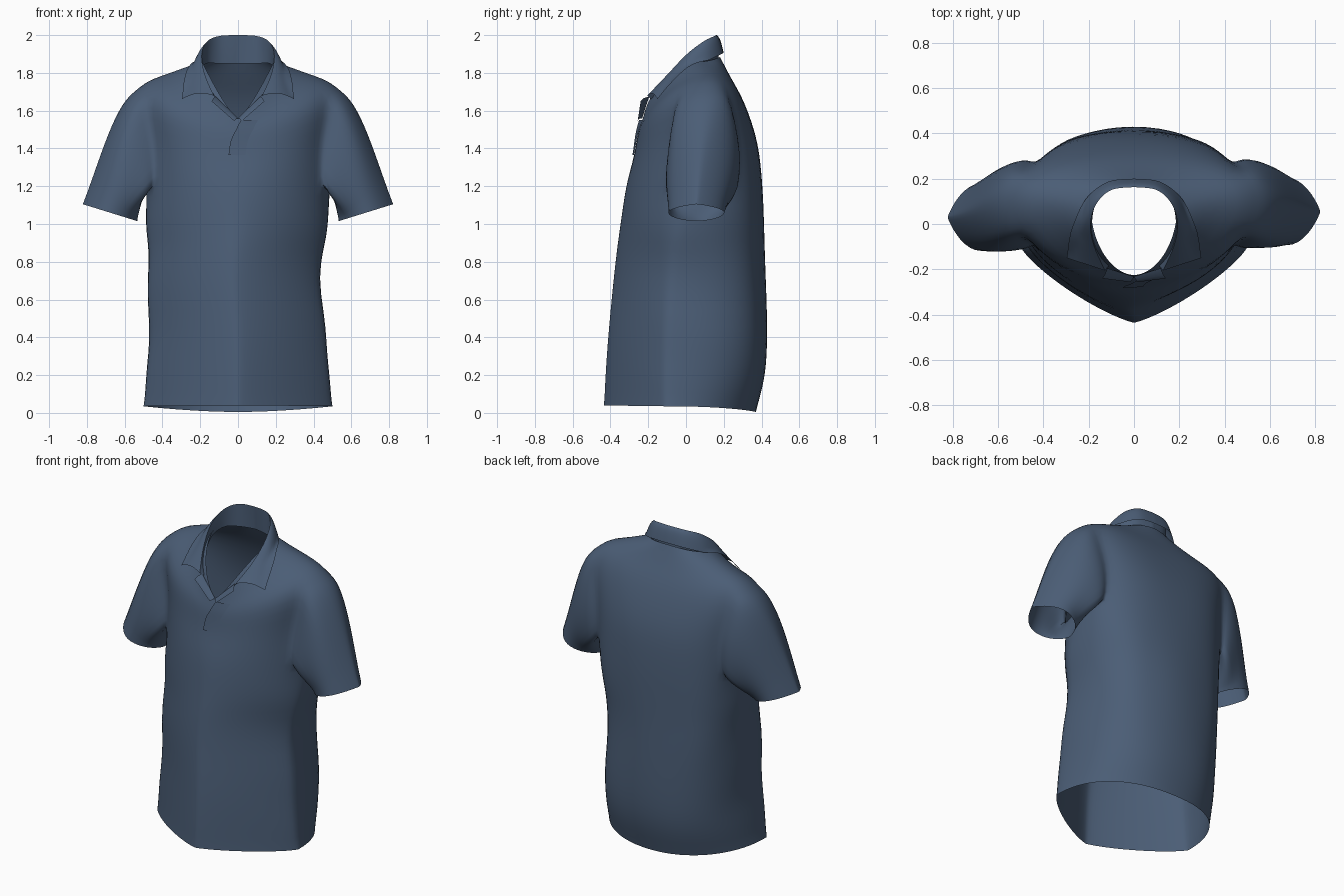
import bpy, bmesh, math
from mathutils import Vector
from mathutils.bvhtree import BVHTree

if "Cube" in bpy.data.objects:
    bpy.data.objects.remove(bpy.data.objects["Cube"])

mat = bpy.data.materials.new("slate_fabric")
mat.diffuse_color = (0.07, 0.11, 0.18, 1)
mat.use_nodes = True
mat.node_tree.nodes["Principled BSDF"].inputs["Base Color"].default_value = mat.diffuse_color


def spline(keys, steps):
    """Smooth (Catmull-Rom) rows through a short list of key tuples."""
    out = []
    for k in range(len(keys) - 1):
        a, b, c, d = (Vector(keys[min(max(k + o, 0), len(keys) - 1)]) for o in (-1, 0, 1, 2))
        for s in range(steps):
            u = s / steps
            out.append(0.5 * (2 * b + (c - a) * u + (2 * a - 5 * b + 4 * c - d) * u * u
                              + (3 * b - a - 3 * c + d) * u ** 3))
    return out + [Vector(keys[-1])]


def finish(bm, name):
    bmesh.ops.recalc_face_normals(bm, faces=bm.faces)
    mesh = bpy.data.meshes.new(name)
    bm.to_mesh(mesh)
    ob = bpy.data.objects.new(name, mesh)
    bpy.context.collection.objects.link(ob)
    mesh.materials.append(mat)
    bpy.ops.object.select_all(action='DESELECT')
    ob.select_set(True)
    bpy.context.view_layer.objects.active = ob
    bpy.ops.object.shade_smooth_by_angle(angle=math.radians(50))
    return ob


def sheet(rows, name):
    """Open grid surface from rows of points."""
    bm = bmesh.new()
    g = [[bm.verts.new(p) for p in r] for r in rows]
    for a, b in zip(g, g[1:]):
        for i in range(len(a) - 1):
            bm.faces.new((a[i], a[i + 1], b[i + 1], b[i]))
    return finish(bm, name)


# Torso rings: half width, y front, y back, y centre, z front, z side, z back, front/back roundness
RINGS = [
    (.50, -.435, .37, -.10, .04, .035, .005, 1.25, 2.2),
    (.487, -.428, .42, -.10, .20, .20, .20, 1.25, 2.4),
    (.468, -.41, .43, -.09, .45, .45, .45, 1.3, 2.6),
    (.458, -.375, .418, -.06, .80, .80, .80, 1.4, 2.7),
    (.483, -.348, .413, -.01, 1.0, 1.0, 1.0, 1.6, 2.7),
    (.487, -.318, .405, .05, 1.20, 1.20, 1.20, 1.85, 2.6),
    (.487, -.278, .38, .10, 1.35, 1.45, 1.43, 2.1, 2.6),
    (.53, -.26, .31, .10, 1.45, 1.715, 1.64, 1.9, 2.4),
    (.36, -.245, .24, .10, 1.51, 1.80, 1.77, 1.7, 2.2),
    (.19, -.225, .18, .07, 1.56, 1.86, 1.885, 1.9, 2.0),
]
N, STEP, FRONT, BACK = 72, 4, 5, 6
LOW, TOP = 5 * STEP, 7 * STEP


def torso_point(r, i):
    w, yf, yb, yc, zf, zs, zb, pf, pb = r
    t = 2 * math.pi * i / N
    c, s = math.cos(t), math.sin(t)
    back = s >= 0
    p = pb if back else pf
    cx = abs(c) ** (2 / p)
    x = math.copysign(w * cx, c)
    y = yc + ((yb if back else yf) - yc) * abs(s) ** (2 / p)
    ze = zb if back else zf
    z = ze + (zs - ze) * cx ** (1.8 if back else 1.3)
    # soft drape folds and a slight sideways hang at the waist
    bump = max(0, math.sin(math.pi * min(z / 1.4, 1))) ** 2
    x += .008 * c * abs(c) * bump * math.sin(15 * z + 7 * y + 2 * x)
    x -= .024 * math.exp(-((z - .72) / .2) ** 2)
    if back:
        y += .006 * s * bump * math.cos(17 * x)
    return Vector((x, y, z))


# Torso with open armholes
bm = bmesh.new()
grid = [[bm.verts.new(torso_point(r, i)) for i in range(N)] for r in spline(RINGS, STEP)]
for j in range(len(grid) - 1):
    for i in range(N):
        if LOW <= j < TOP and (i < BACK or i >= N - FRONT or N // 2 - BACK <= i < N // 2 + FRONT):
            continue
        k = (i + 1) % N
        bm.faces.new((grid[j][i], grid[j][k], grid[j + 1][k], grid[j + 1][i]))

# Sleeves grown from the armholes down to the tilted, pinched cuffs
path = ([(i, LOW) for i in range(-FRONT, BACK + 1)]
        + [(BACK, j) for j in range(LOW + 1, TOP + 1)]
        + [(i, TOP) for i in range(BACK - 1, -FRONT - 1, -1)]
        + [(-FRONT, j) for j in range(TOP - 1, LOW, -1)])
M, SEG = len(path), 14
for side in (1, -1):
    loop = [grid[j][(i if side > 0 else N // 2 - i) % N] for i, j in path]
    z0, z1 = min(v.co.z for v in loop), max(v.co.z for v in loop)
    cy = .055 if side > 0 else .03
    prev = loop
    start = [Vector((abs(v.co.x), v.co.y, v.co.z)) for v in loop]
    for s in range(1, SEG + 1):
        u, ring = s / SEG, []
        for m, a in enumerate(start):
            f = 2 * math.pi * (m - (FRONT + BACK) / 2) / M
            cf, sf = math.cos(f), math.sin(f)
            d = Vector((.677 - .145 * cf, cy + .148 * sf * abs(sf) ** (.75 if cf < 0 else .2), 1.06 - .045 * cf))
            h = (a.z - z0) / (z1 - z0)
            b = a + Vector((.02 + .09 * h, (a.y - .08) * .3, -.05))
            c = d + Vector((-.01 - .11 * h, (d.y - cy) * .3 + .02, .05 + .29 * h))
            p = a * (1 - u) ** 3 + b * 3 * u * (1 - u) ** 2 + c * 3 * u * u * (1 - u) + d * u ** 3
            ring.append(bm.verts.new((p.x * side, p.y, p.z)))
        for m in range(M):
            n = (m + 1) % M
            bm.faces.new((prev[m], prev[n], ring[n], ring[m]))
        prev = ring
inner = [v for v in bm.verts if not v.is_boundary]
for _ in range(5):
    bmesh.ops.smooth_vert(bm, verts=inner, factor=.5, use_axis_x=True, use_axis_y=True, use_axis_z=True)
tree = BVHTree.FromBMesh(bm)
finish(bm, "shirt_body")

# Collar: neck seam, fold line and outer edge, from centre back to front
SEAM = [(0, .175, 1.85), (.10, .15, 1.85), (.165, .095, 1.85), (.185, .0, 1.82), (.165, -.1, 1.74), (.112, -.185, 1.66)]
FOLD = [(0, .163, 2.0), (.10, .15, 1.995), (.165, .09, 1.965), (.192, .0, 1.895), (.175, -.1, 1.79), (.128, -.205, 1.68)]
EDGE = [(0, .20, 1.905), (.11, .188, 1.90), (.20, .125, 1.87), (.25, .03, 1.82), (.278, -.05, 1.75), (.297, -.15, 1.662)]


def full(keys):
    half = spline(keys, 6)
    return [Vector((-p.x, p.y, p.z)) for p in half[:0:-1]] + half


def lift(p, gap=.014):
    """Keep a point just outside the shirt surface."""
    q, n, _, _ = tree.find_nearest(p)
    if n.z < 0:
        n = -n
    d = (p - q).dot(n)
    return p + n * (gap - d) if d < gap and abs(d) < .1 and p.z < 1.9 else p


seam, fold, edge = full(SEAM), full(FOLD), full(EDGE)
rows = [[a.lerp(b, k / 4) for a, b in zip(seam, fold)] for k in range(4)]
rows.append(fold)
for k in range(1, 9):
    u = k / 8
    puff = Vector((0, 0, .02 * math.sin(math.pi * u)))
    rows.append([lift(a.lerp(b, u) + puff) for a, b in zip(fold, edge)])
sheet(rows, "collar")


def on_front(x, z, gap):
    """Point lying on the chest, pulled forward by gap."""
    hit = tree.ray_cast(Vector((x, -2, z)), Vector((0, 1, 0)))[0]
    y = hit.y if hit and hit.y < 0 else -.225
    return Vector((x, y - gap, z))


# Placket overlap: free left edge, blending into the chest on the right
free_edge = spline([(-.05, 1.365), (-.038, 1.44), (-.01, 1.50), (.015, 1.55)], 4)
sheet([[on_front(e.x + .09 * k / 5, e.y, .015 * (1 - k / 5) * (.5 + .5 * n / 12) + .002) for k in range(6)]
       for n, e in enumerate(free_edge)], "placket")

# Small turned-back lapels below the collar points
for side, name in ((-1, "lapel_left"), (1, "lapel_right")):
    a0, a1 = Vector((.118, -.195, 1.675)), Vector((.0, -.232, 1.56))
    b0, b1 = Vector((.14, -.240, 1.65)), Vector((.02, -.256, 1.545))
    rows = []
    for k in range(7):
        a, b = a0.lerp(a1, k / 6), b0.lerp(b1, k / 6)
        rows.append([Vector((side * p.x, p.y, p.z)) for p in (a, a.lerp(b, .5) + Vector((0, -.006, .004)), b)])
    sheet(rows, name)
